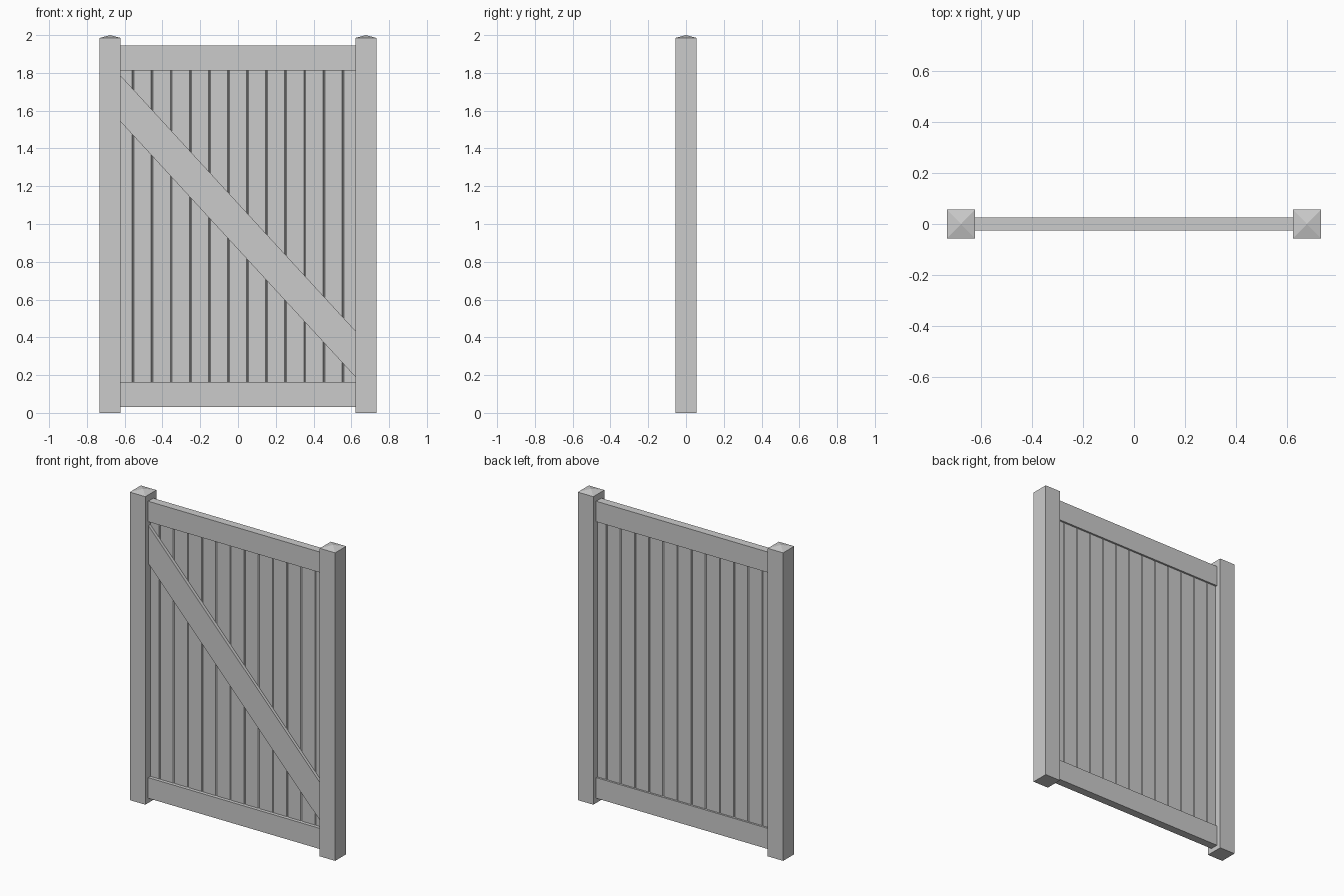
import bpy, bmesh

if "Cube" in bpy.data.objects:
    bpy.data.objects.remove(bpy.data.objects["Cube"])

PX, PO = 0.622, 0.732      # inner and outer faces of the posts
RAIL_Y = 0.026             # half depth of the rails


def prism(name, pts, vec):
    """Extrude a closed polygon along a vector."""
    bm = bmesh.new()
    face = bm.faces.new([bm.verts.new(p) for p in pts])
    res = bmesh.ops.extrude_face_region(bm, geom=[face])
    verts = [g for g in res["geom"] if isinstance(g, bmesh.types.BMVert)]
    bmesh.ops.translate(bm, verts=verts, vec=vec)
    return finish(name, bm)


def finish(name, bm):
    bmesh.ops.recalc_face_normals(bm, faces=bm.faces[:])
    mesh = bpy.data.meshes.new(name)
    bm.to_mesh(mesh)
    bm.free()
    obj = bpy.data.objects.new(name, mesh)
    bpy.context.collection.objects.link(obj)
    return obj


def box(name, x0, x1, y0, y1, z0, z1):
    return prism(name, [(x0, y0, z0), (x1, y0, z0), (x1, y1, z0), (x0, y1, z0)],
                 (0, 0, z1 - z0))


# Posts with a shallow pyramid top
for side, sx in (("left", -1), ("right", 1)):
    cx, h = sx * (PX + PO) / 2, (PO - PX) / 2
    post = box(side + "_post", cx - h, cx + h, -0.056, 0.056, 0, 1.985)
    bm = bmesh.new()
    bm.from_mesh(post.data)
    top = max(bm.faces, key=lambda f: f.calc_center_median().z)
    apex = bmesh.ops.poke(bm, faces=[top])["verts"][0]
    apex.co.z = 2.0
    bm.to_mesh(post.data)
    bm.free()

# Horizontal rails
box("bottom_rail", -PX, PX, -RAIL_Y, RAIL_Y, 0.03, 0.163)
box("top_rail", -PX, PX, -RAIL_Y, RAIL_Y, 1.812, 1.944)

# Vertical boards with chamfered edges that form V grooves
YF, YB, C, PITCH = -0.004, 0.014, 0.005, 0.101
for i in range(-6, 7):
    a = max(-PX, (i - 0.5) * PITCH)
    b = min(PX, (i + 0.5) * PITCH)
    ca = C if i > -6 else 0.0005
    cb = C if i < 6 else 0.0005
    outline = [(a + ca, YF), (b - cb, YF), (b, YF + C), (b, YB - C),
               (b - cb, YB), (a + ca, YB), (a, YB - C), (a, YF + C)]
    prism(f"board_{i + 7}", [(x, y, 0.15) for x, y in outline], (0, 0, 1.675))

# Diagonal brace on the front, cut flush with the posts
prism("diagonal_brace",
      [(-PX, -0.024, 1.542), (PX, -0.024, 0.19),
       (PX, -0.024, 0.434), (-PX, -0.024, 1.786)], (0, 0.021, 0))
